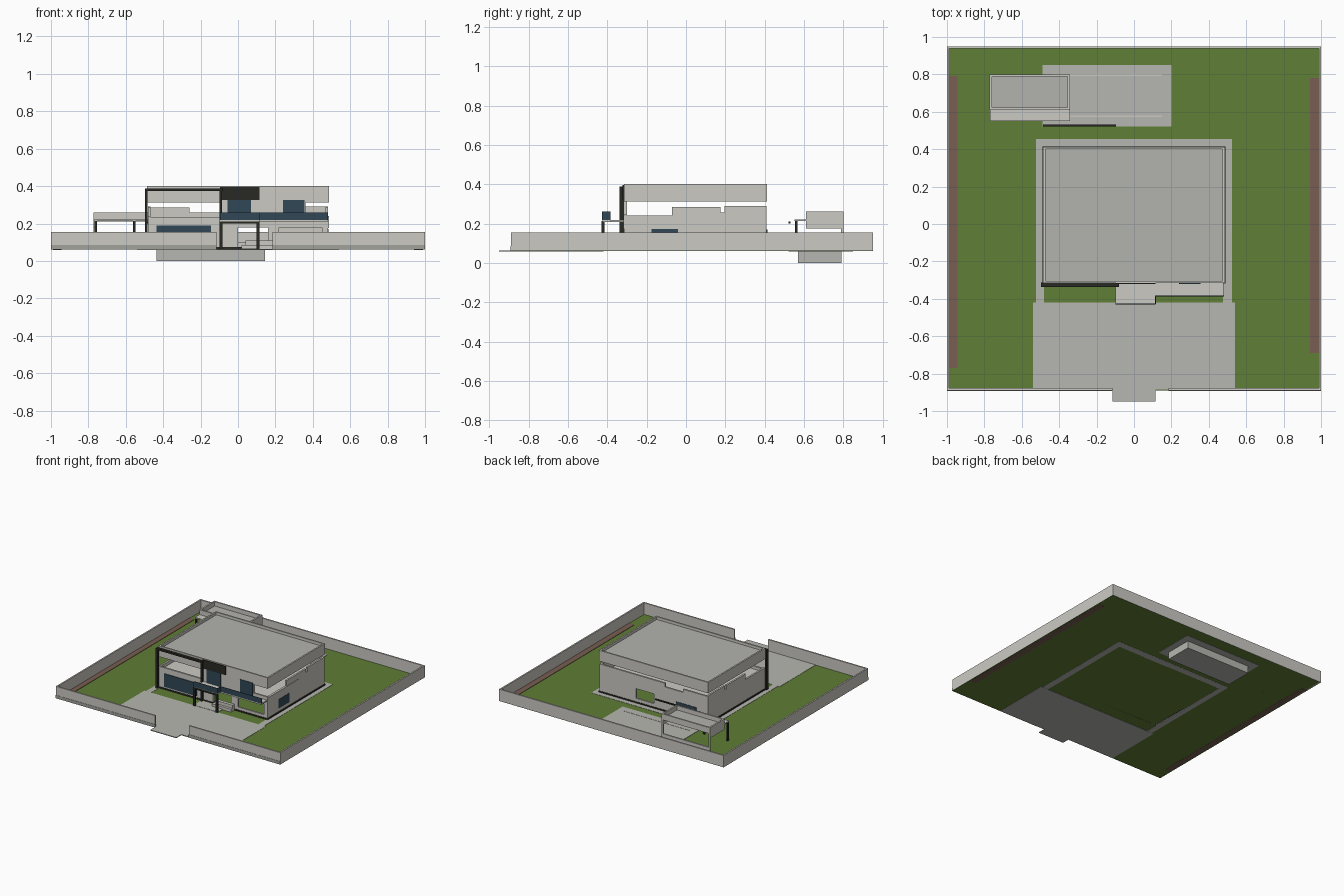
import bpy, bmesh

def material(name, rgb):
    m = bpy.data.materials.new(name)
    m.diffuse_color = (*rgb, 1)
    return m

WALL = material("pale_render", (0.60, 0.59, 0.55))
ROOF = material("roof_concrete", (0.45, 0.45, 0.42))
PAVE = material("paving_grey", (0.47, 0.47, 0.44))
BASE = material("wall_base_grey", (0.36, 0.36, 0.33))
GRASS = material("grass_green", (0.115, 0.21, 0.037))
SOIL = material("soil_brown", (0.19, 0.11, 0.085))
BLACK = material("black_metal", (0.022, 0.022, 0.018))
GLASS = material("blue_glass", (0.030, 0.064, 0.092))

def finish(name, bm, mat):
    bmesh.ops.recalc_face_normals(bm, faces=bm.faces)
    me = bpy.data.meshes.new(name)
    bm.to_mesh(me)
    bm.free()
    me.materials.append(mat)
    ob = bpy.data.objects.new(name, me)
    bpy.context.collection.objects.link(ob)
    return ob

def boxes(name, mat, *spans):
    """One object made of boxes, each (x0, x1, y0, y1, z0, z1)."""
    bm = bmesh.new()
    for x0, x1, y0, y1, z0, z1 in spans:
        for v in bmesh.ops.create_cube(bm, size=1)["verts"]:
            v.co.x = x0 if v.co.x < 0 else x1
            v.co.y = y0 if v.co.y < 0 else y1
            v.co.z = z0 if v.co.z < 0 else z1
    return finish(name, bm, mat)

def ring(name, mat, x0, x1, y0, y1, z0, z1, t):
    """Rectangular frame of wall thickness t."""
    return boxes(name, mat,
                 (x0, x0 + t, y0, y1, z0, z1), (x1 - t, x1, y0, y1, z0, z1),
                 (x0 + t, x1 - t, y0, y0 + t, z0, z1),
                 (x0 + t, x1 - t, y1 - t, y1, z0, z1))

def side_wall(name, mat, x, t, outline):
    """Wall in the yz plane with a stepped outline."""
    bm = bmesh.new()
    f = bm.faces.new([bm.verts.new((x, y, z)) for y, z in outline])
    ext = bmesh.ops.extrude_face_region(bm, geom=[f])["geom"]
    for v in ext:
        if isinstance(v, bmesh.types.BMVert):
            v.co.x += t
    return finish(name, bm, mat)

# --- plot: lawn, beds, paving ---
boxes("lawn", GRASS, (-1, 1, -0.89, 0.95, 0.060, 0.062))
boxes("planting_beds", SOIL, (-0.99, -0.945, -0.77, 0.79, 0.059, 0.065),
      (0.94, 0.99, -0.69, 0.78, 0.059, 0.065))
boxes("driveway", PAVE, (-0.54, 0.54, -0.885, -0.42, 0.058, 0.064),
      (-0.115, 0.115, -0.95, -0.885, 0.058, 0.064))
boxes("house_apron", PAVE, (-0.525, -0.48, -0.42, 0.455, 0.059, 0.064),
      (0.475, 0.525, -0.42, 0.455, 0.059, 0.064),
      (-0.48, 0.475, 0.40, 0.455, 0.059, 0.064))
boxes("entrance_path", PAVE, (-0.1, 0.115, -0.42, -0.31, 0.0615, 0.066))

# --- boundary wall with gate gap ---
T = 0.012
boxes("boundary_wall", WALL,
      (-1, -1 + T, -0.89, 0.95, 0.06, 0.155), (1 - T, 1, -0.89, 0.95, 0.06, 0.155),
      (-1 + T, 1 - T, 0.95 - T, 0.95, 0.06, 0.155),
      (-1 + T, -0.115, -0.89, -0.89 + T, 0.06, 0.155),
      (0.185, 1 - T, -0.89, -0.89 + T, 0.06, 0.155))
boxes("boundary_wall_base", BASE, (-1, -0.115, -0.892, -0.889, 0.06, 0.085),
      (0.185, 1, -0.892, -0.889, 0.06, 0.085))

# --- pool and deck ---
boxes("pool_deck", PAVE, (-0.49, 0.2, 0.52, 0.85, 0.058, 0.065))
boxes("pool_basin", PAVE, (-0.435, 0.145, 0.57, 0.79, 0.0, 0.0595))
boxes("pool_edges", WALL, (-0.435, 0.15, 0.572, 0.581, 0.063, 0.067),
      (-0.435, 0.15, 0.792, 0.801, 0.063, 0.067))

# --- house side walls with stepped tops ---
step = [(-0.315, 0.06), (0.408, 0.06), (0.408, 0.29), (0.195, 0.29),
        (0.195, 0.255), (0.175, 0.255), (0.175, 0.285), (-0.07, 0.285),
        (-0.07, 0.24), (-0.315, 0.24)]
side_wall("right_wall", WALL, 0.468, 0.014, step)
side_wall("left_wall", WALL, -0.482, 0.014, step)
boxes("right_wall_band", WALL, (0.48, 0.486, -0.318, 0.075, 0.175, 0.24))
boxes("right_window", GLASS, (0.481, 0.485, -0.175, -0.04, 0.10, 0.172))

# --- back wall with one through opening ---
B0, B1 = 0.396, 0.41
boxes("back_wall", WALL,
      (-0.482, -0.26, B0, B1, 0.06, 0.285), (-0.26, -0.1, B0, B1, 0.06, 0.26),
      (-0.1, 0.0, B0, B1, 0.06, 0.29), (0.0, 0.16, B0, B1, 0.06, 0.10),
      (0.0, 0.16, B0, B1, 0.178, 0.29), (0.16, 0.482, B0, B1, 0.06, 0.29))
boxes("back_windows", GLASS, (-0.38, -0.2, B1, B1 + 0.004, 0.09, 0.17))

# --- front walls ---
F0, F1 = -0.315, -0.301
boxes("front_wall_ground", WALL,
      (-0.482, -0.1, F0, F1, 0.06, 0.235), (-0.1, 0.0, F0, F1, 0.06, 0.20),
      (0.0, 0.2, F0, F1, 0.178, 0.20), (0.16, 0.22, F0, F1, 0.06, 0.20),
      (0.22, 0.45, F0, F1, 0.06, 0.095), (0.22, 0.45, F0, F1, 0.18, 0.20),
      (0.45, 0.482, F0, F1, 0.06, 0.20))
boxes("front_wall_upper", WALL, (-0.09, 0.36, F0, F1, 0.20, 0.33),
      (0.36, 0.482, F0, F1, 0.20, 0.245))
boxes("front_windows", GLASS, (-0.435, -0.145, F0 - 0.005, F0, 0.085, 0.19),
      (-0.055, 0.07, F0 - 0.005, F0, 0.215, 0.325),
      (0.24, 0.355, F0 - 0.005, F0, 0.215, 0.325))
boxes("entrance_steps", WALL, (0.02, 0.19, -0.36, F0, 0.06, 0.085),
      (0.04, 0.19, -0.34, F0, 0.085, 0.11))

# --- plinth, floor slab ---
ring("house_plinth", BLACK, -0.488, 0.488, -0.318, 0.414, 0.06, 0.074, 0.022)
boxes("upper_floor_slab", WALL, (-0.468, 0.468, F1, B0, 0.198, 0.212))

# --- floating roof with parapet ---
ring("roof_parapet", WALL, -0.486, 0.486, -0.316, 0.412, 0.313, 0.40, 0.012)
boxes("roof_slab", ROOF, (-0.475, 0.475, -0.305, 0.401, 0.325, 0.378))

# --- black front frame and panel ---
boxes("front_frame", BLACK, (-0.497, -0.483, -0.337, -0.314, 0.06, 0.387),
      (-0.497, -0.08, -0.337, -0.314, 0.373, 0.387),
      (-0.10, -0.086, -0.337, -0.314, 0.06, 0.387))
boxes("front_panel", BLACK, (-0.095, 0.115, -0.322, -0.315, 0.325, 0.396))

# --- balcony, porch posts and glass rail ---
boxes("balcony_slab", WALL, (-0.1, 0.115, -0.425, F0, 0.208, 0.219),
      (0.115, 0.478, -0.385, F0, 0.208, 0.219))
boxes("porch_frame", BLACK,
      (-0.1, -0.084, -0.43, -0.414, 0.06, 0.21), (0.1, 0.116, -0.43, -0.414, 0.06, 0.21),
      (-0.1, 0.116, -0.43, -0.424, 0.2, 0.212))
boxes("balcony_glass", GLASS, (-0.095, 0.115, -0.428, -0.424, 0.218, 0.26),
      (0.115, 0.48, -0.387, -0.383, 0.218, 0.26),
      (0.113, 0.117, -0.428, -0.383, 0.218, 0.26))

# --- garden pavilion by the pool ---
ring("pavilion_parapet", WALL, -0.772, -0.343, 0.61, 0.80, 0.212, 0.26, 0.012)
boxes("pavilion_roof", ROOF, (-0.762, -0.353, 0.62, 0.79, 0.212, 0.225))
boxes("pavilion_canopy", WALL, (-0.77, -0.343, 0.552, 0.612, 0.213, 0.221))
boxes("pavilion_sides", WALL, (-0.772, -0.76, 0.61, 0.80, 0.175, 0.212),
      (-0.355, -0.343, 0.61, 0.80, 0.175, 0.212),
      (-0.772, -0.343, 0.788, 0.80, 0.06, 0.10))
boxes("pavilion_posts", BLACK, *[(x, x + 0.013, y, y + 0.013, 0.06, 0.213)
      for x in (-0.768, -0.562) for y in (0.553,)])
boxes("pavilion_back_posts", WALL, *[(x, x + 0.012, 0.788, 0.80, 0.10, 0.175)
      for x in (-0.772, -0.355)])
boxes("black_rail", BLACK, (-0.487, -0.095, 0.521, 0.531, 0.2, 0.21))
